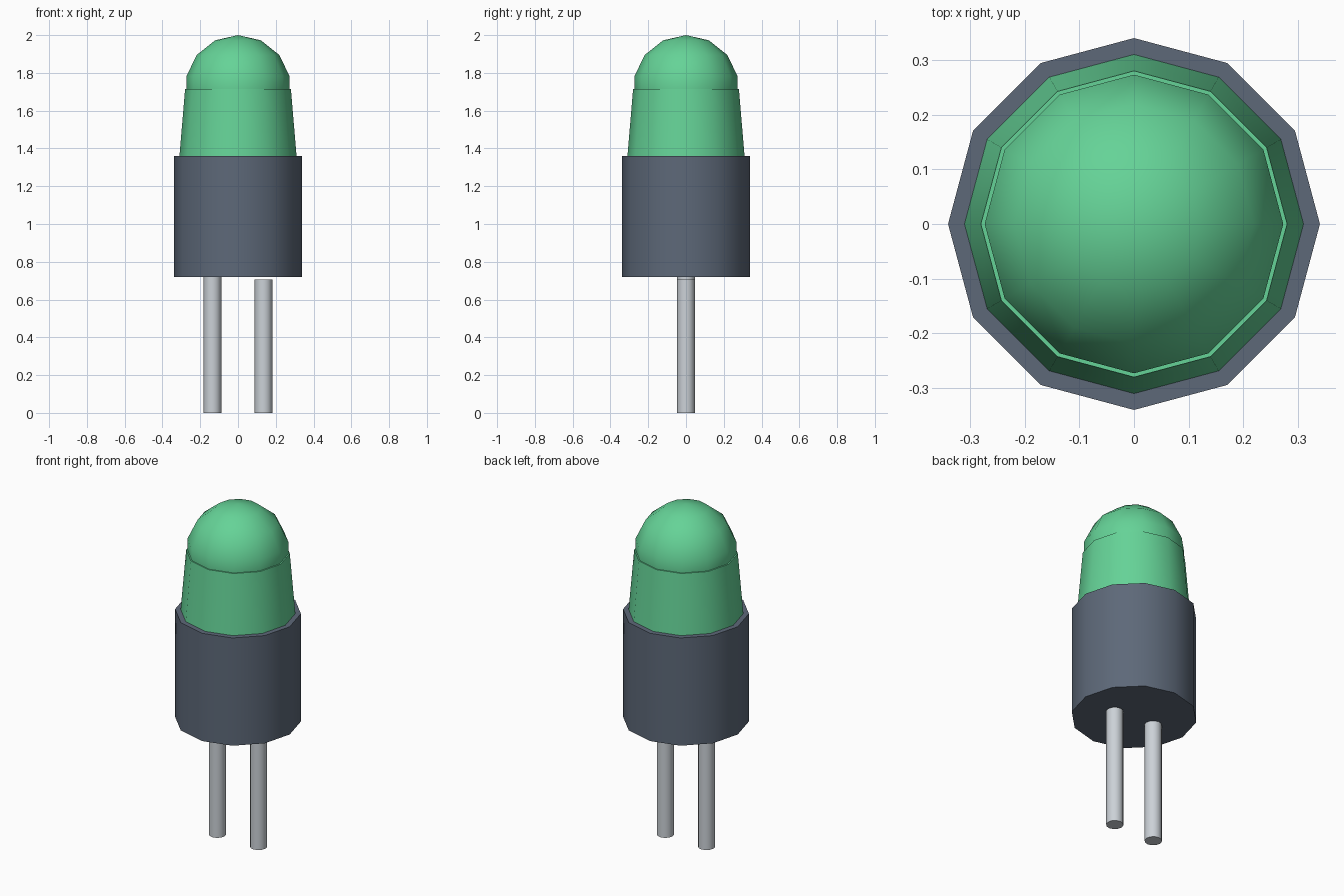
import bpy, math

if "Cube" in bpy.data.objects:
    bpy.data.objects.remove(bpy.data.objects["Cube"])

def material(name, color):
    m = bpy.data.materials.new(name)
    m.diffuse_color = (*color, 1)
    m.use_nodes = True
    m.node_tree.nodes["Principled BSDF"].inputs["Base Color"].default_value = m.diffuse_color
    return m

green = material("green_lens", (0.13, 0.65, 0.31))
slate = material("slate_body", (0.11, 0.14, 0.19))
metal = material("pale_metal", (0.6, 0.64, 0.68))

def finish(name, mat):
    o = bpy.context.object
    o.name = name
    o.data.materials.append(mat)
    bpy.ops.object.shade_smooth_by_angle(angle=math.radians(40))

def tapered(name, x, r1, r2, z0, z1, mat, sides=12):
    # rotated so a vertex sits on each axis
    bpy.ops.mesh.primitive_cone_add(vertices=sides, radius1=r1, radius2=r2,
                                    depth=z1 - z0, location=(x, 0, (z0 + z1) / 2))
    finish(name, mat)

# Collar housing
tapered("collar", 0, 0.34, 0.34, 0.72, 1.36, slate)

# Lens: tapered sleeve with a dome on top
tapered("lens_sleeve", 0, 0.31, 0.28, 1.36, 1.715, green)
bpy.ops.mesh.primitive_uv_sphere_add(segments=12, ring_count=7, radius=0.28, location=(0, 0, 1.72))
finish("lens_dome", green)

# Contact pins, the right one slightly short of the collar
for name, x, top in (("left_pin", -0.135, 0.73), ("right_pin", 0.135, 0.705)):
    tapered(name, x, 0.047, 0.047, 0, top, metal)
